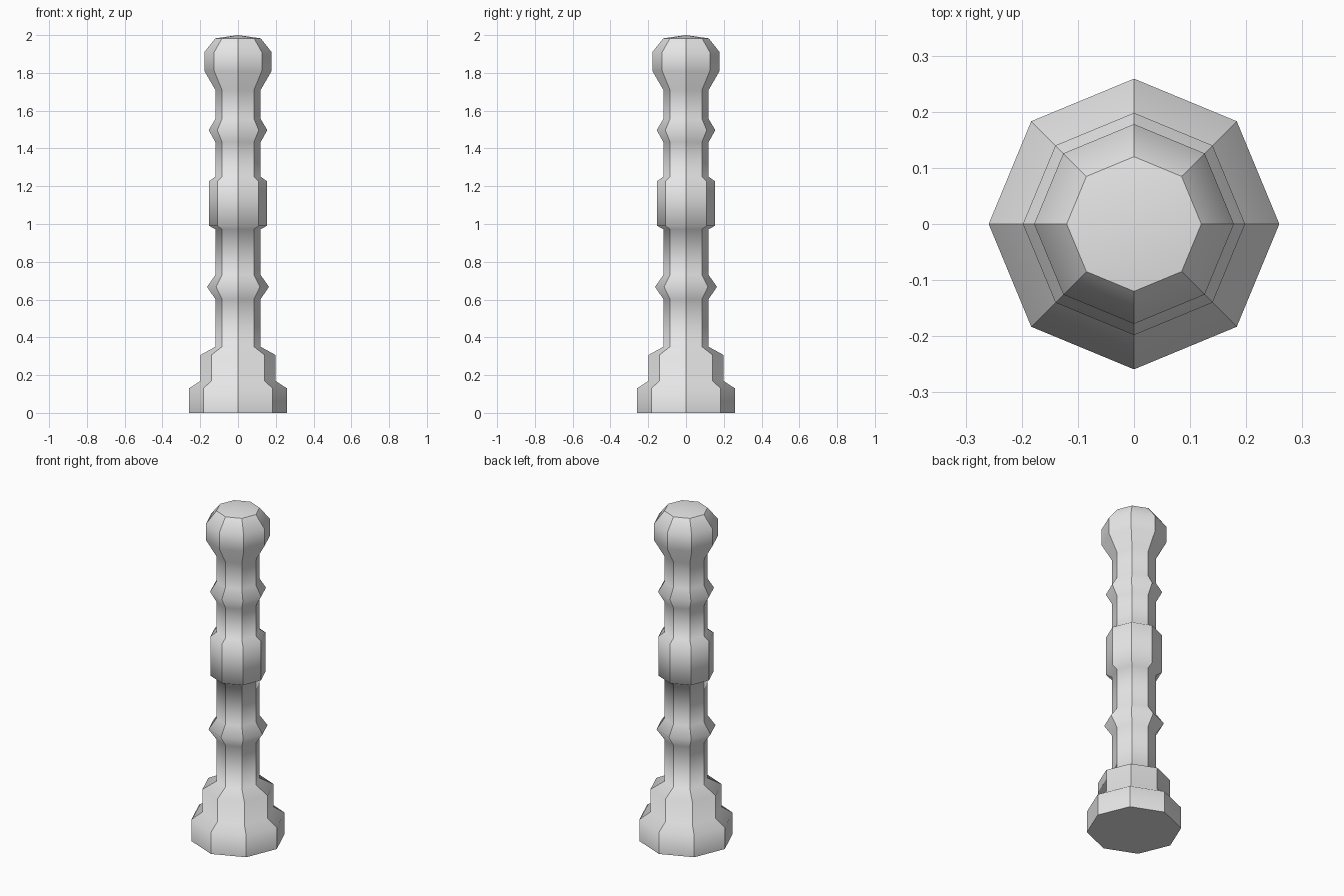
import bpy, bmesh, math

if "Cube" in bpy.data.objects:
    bpy.data.objects.remove(bpy.data.objects["Cube"])

SIDES = 8
# (radius, height) outline of the turned post, bottom to top
PROFILE = [
    (0.259, 0.0), (0.259, 0.13), (0.198, 0.17), (0.198, 0.307),    # stepped foot
    (0.12, 0.35), (0.12, 0.603), (0.164, 0.667), (0.12, 0.73),     # lower shaft, bead
    (0.12, 0.973), (0.153, 0.99), (0.153, 1.227), (0.12, 1.25),    # middle block
    (0.12, 1.434), (0.155, 1.497), (0.12, 1.556), (0.12, 1.71),    # upper shaft, bead
    (0.178, 1.81), (0.178, 1.91), (0.12, 1.983),                   # knob
]

grey = bpy.data.materials.new("plain grey")
grey.diffuse_color = (0.8, 0.8, 0.8, 1)
grey.use_nodes = True
grey.node_tree.nodes["Principled BSDF"].inputs["Base Color"].default_value = grey.diffuse_color

bm = bmesh.new()
rings = []
for r, z in PROFILE:
    angles = [2 * math.pi * i / SIDES for i in range(SIDES)]
    rings.append([bm.verts.new((r * math.cos(a), r * math.sin(a), z)) for a in angles])

# Side walls, smooth up the outline
for low, high in zip(rings, rings[1:]):
    for i in range(SIDES):
        j = (i + 1) % SIDES
        bm.faces.new((low[i], low[j], high[j], high[i])).smooth = True

# Flat underside and shallow pointed cap
bm.faces.new(rings[0][::-1])
tip = bm.verts.new((0, 0, 2.0))
for i in range(SIDES):
    bm.faces.new((rings[-1][i], rings[-1][(i + 1) % SIDES], tip)).smooth = True

# Crisp upright corners and crisp rims at both ends
for e in bm.edges:
    a, b = e.verts
    upright = abs(a.co.z - b.co.z) > 1e-4 and tip not in e.verts
    rim = abs(a.co.z - b.co.z) < 1e-4 and (a.co.z < 0.001 or a.co.z > 1.95)
    e.smooth = not (upright or rim)

bm.normal_update()
mesh = bpy.data.meshes.new("turned_post")
bm.to_mesh(mesh)
bm.free()
mesh.materials.append(grey)
post = bpy.data.objects.new("turned_post", mesh)
bpy.context.collection.objects.link(post)
